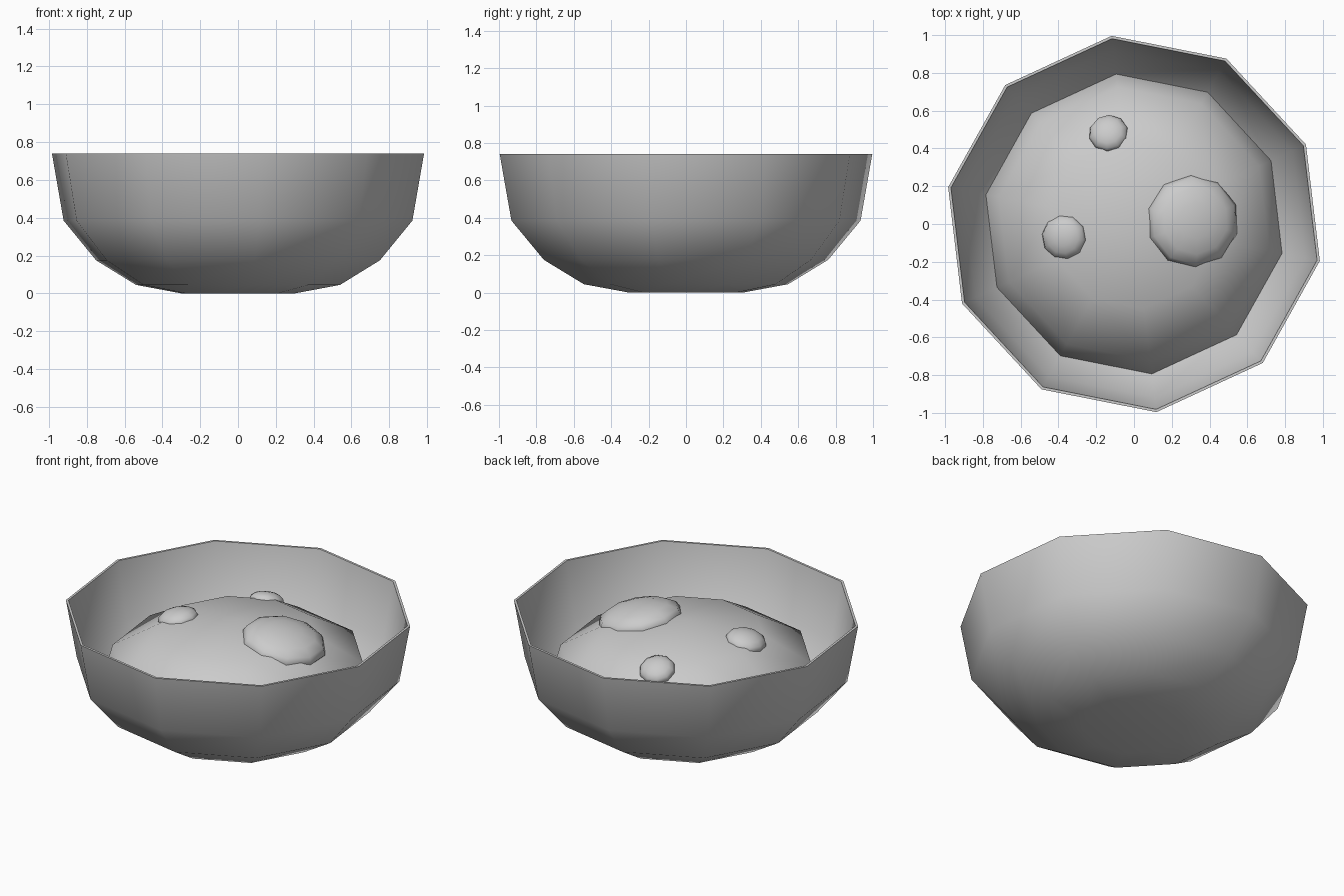
import bpy, bmesh
from math import cos, sin, radians, pi, atan2, hypot
from mathutils import Matrix

if "Cube" in bpy.data.objects:
    bpy.data.objects.remove(bpy.data.objects["Cube"])

SIDES, TURN = 10, radians(-11.2)


def finish(name, bm, angle):
    bmesh.ops.recalc_face_normals(bm, faces=bm.faces)
    mesh = bpy.data.meshes.new(name)
    bm.to_mesh(mesh)
    bm.free()
    obj = bpy.data.objects.new(name, mesh)
    bpy.context.collection.objects.link(obj)
    bpy.ops.object.select_all(action='DESELECT')
    bpy.context.view_layer.objects.active = obj
    obj.select_set(True)
    bpy.ops.object.shade_smooth_by_angle(angle=radians(angle))
    return obj


def lathe(name, profile, angle):
    """Turn (radius, z) points into a ten-sided closed body."""
    bm = bmesh.new()
    rings = []
    for r, z in profile:
        if r == 0:
            rings.append([bm.verts.new((0, 0, z))] * SIDES)
        else:
            rings.append([bm.verts.new((r * cos(TURN + 2 * pi * i / SIDES),
                                        r * sin(TURN + 2 * pi * i / SIDES), z))
                          for i in range(SIDES)])
    for a, b in zip(rings, rings[1:]):
        for i in range(SIDES):
            j = (i + 1) % SIDES
            corners = list(dict.fromkeys((a[i], a[j], b[j], b[i])))
            bm.faces.new(corners)
    return finish(name, bm, angle)


def lump(name, x, y, z, radius, height, tilt):
    """Flattened ball leaning outwards on the mound."""
    bm = bmesh.new()
    bmesh.ops.create_uvsphere(bm, u_segments=10, v_segments=8, radius=1)
    spin = atan2(y, x)
    bm.transform(Matrix.Translation((x, y, z))
                 @ Matrix.Rotation(spin, 4, 'Z')
                 @ Matrix.Rotation(radians(tilt), 4, 'Y')
                 @ Matrix.Diagonal((radius, radius, height, 1)))
    return finish(name, bm, 60)


# thin-walled bowl: outside, rim, inside
lathe("bowl", [(0, 0), (0.305, 0), (0.55, 0.045), (0.765, 0.175), (0.94, 0.385),
               (1.003, 0.74), (0.988, 0.74), (0.925, 0.39), (0.75, 0.185),
               (0.54, 0.06), (0.30, 0.015), (0, 0.015)], 50)

# domed filling
lathe("food_mound", [(0, 0.70), (0.45, 0.64), (0.73, 0.48), (0.80, 0.24), (0.74, 0.19), (0, 0.19)], 50)

# lumps on the filling
lump("large_lump", 0.31, 0.015, 0.63, 0.25, 0.10, 12)
lump("left_lump", -0.37, -0.07, 0.635, 0.12, 0.06, 12)
lump("back_lump", -0.135, 0.48, 0.60, 0.105, 0.055, 24)
